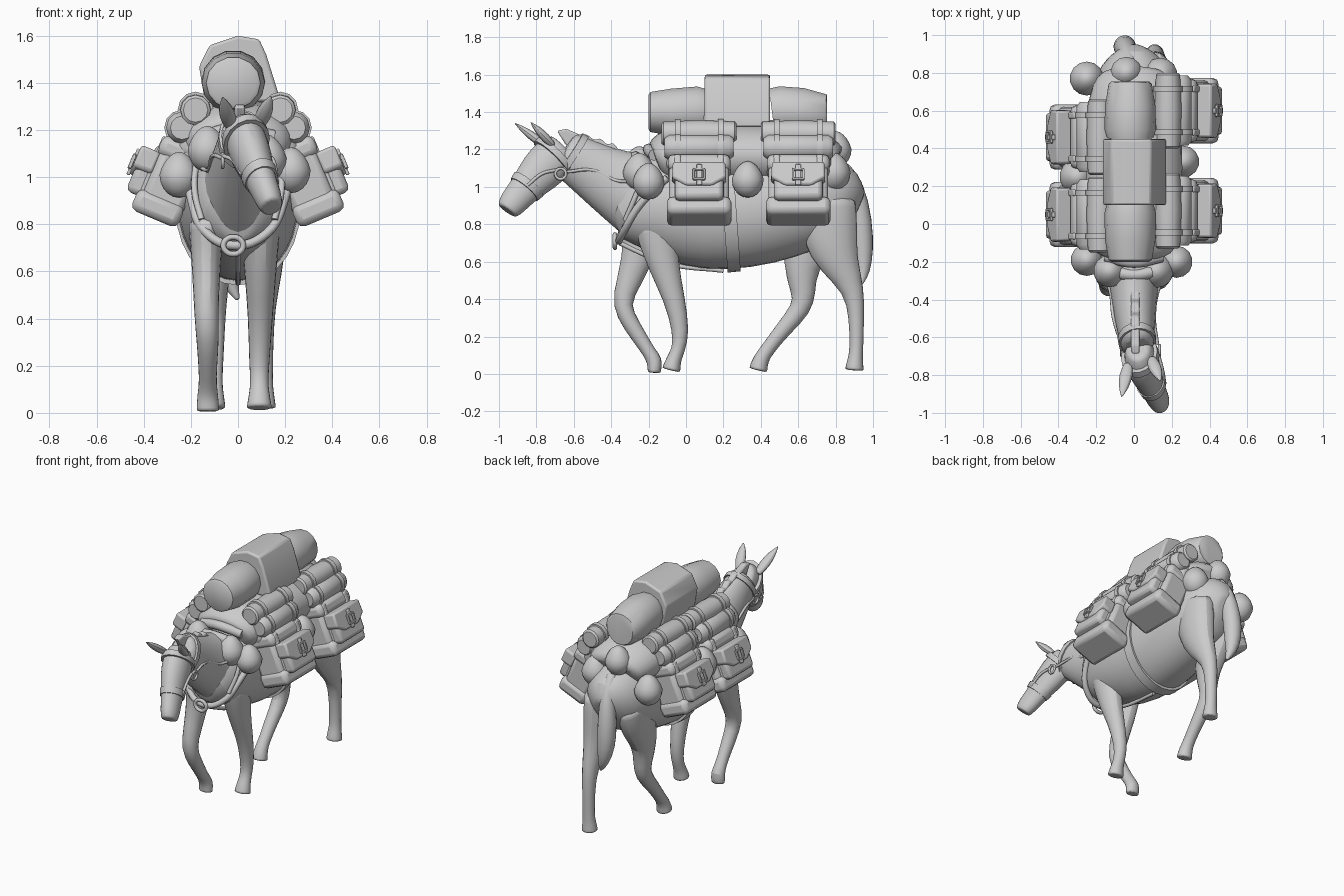
import bpy, bmesh, math
from mathutils import Vector, Matrix

def finish(name, bm, bevel=0, sub=0, mat=None):
    bmesh.ops.recalc_face_normals(bm, faces=bm.faces)
    me = bpy.data.meshes.new(name)
    bm.to_mesh(me)
    bm.free()
    ob = bpy.data.objects.new(name, me)
    bpy.context.collection.objects.link(ob)
    if mat:
        ob.matrix_world = mat
    if bevel:
        m = ob.modifiers.new("bevel", 'BEVEL')
        m.width, m.segments = bevel, 2
    if sub:
        m = ob.modifiers.new("smooth", 'SUBSURF')
        m.levels = m.render_levels = sub
    bpy.ops.object.select_all(action='DESELECT')
    bpy.context.view_layer.objects.active = ob
    ob.select_set(True)
    bpy.ops.object.shade_smooth_by_angle(angle=math.radians(40))
    return ob

def loft(name, st, n=12, sub=1):
    """Skin oval rings; each station is x, y, z, half width, half depth."""
    bm, rings = bmesh.new(), []
    if sub:  # support rings keep the ends from shrinking
        mix = lambda a, b: tuple(p * .85 + q * .15 for p, q in zip(a, b))
        st = [st[0], mix(st[0], st[1]), *st[1:-1], mix(st[-1], st[-2]), st[-1]]
    pts = [Vector(s[:3]) for s in st]
    for i, s in enumerate(st):
        t = (pts[min(i + 1, len(st) - 1)] - pts[max(i - 1, 0)]).normalized()
        side = (Vector((1, 0, 0)) - t * t.x).normalized()
        up = side.cross(t)
        k = 1.03 if sub else 1
        rings.append([bm.verts.new(pts[i] + k * (side * s[3] * math.cos(a) + up * s[4] * math.sin(a)))
                      for a in (2 * math.pi * j / n for j in range(n))])
    for a, b in zip(rings, rings[1:]):
        for j in range(n):
            bm.faces.new((a[j], a[(j + 1) % n], b[(j + 1) % n], b[j]))
    bm.faces.new(rings[0])
    bm.faces.new(rings[-1])
    return finish(name, bm, sub=sub)

def box(name, loc, size, base=Matrix(), bevel=.02):
    bm = bmesh.new()
    bmesh.ops.create_cube(bm, size=1)
    bmesh.ops.scale(bm, vec=size, verts=bm.verts)
    return finish(name, bm, bevel, mat=base @ Matrix.Translation(loc))

def prism(name, poly, axis, lo, hi, base=None, bevel=.01):
    bm = bmesh.new()
    def v(p, d):
        return bm.verts.new((d, p[0], p[1]) if axis == 'x' else (p[0], d, p[1]))
    a, b = [v(p, lo) for p in poly], [v(p, hi) for p in poly]
    bm.faces.new(a)
    bm.faces.new(b)
    for i in range(len(poly)):
        j = (i + 1) % len(poly)
        bm.faces.new((a[i], a[j], b[j], b[i]))
    return finish(name, bm, bevel, mat=base)

def tube(name, pts, r, cyclic=False):
    cu = bpy.data.curves.new(name, 'CURVE')
    cu.dimensions, cu.bevel_depth, cu.bevel_resolution, cu.resolution_u = '3D', r, 2, 6
    sp = cu.splines.new('BEZIER')
    sp.bezier_points.add(len(pts) - 1)
    for b, p in zip(sp.bezier_points, pts):
        b.co = p
        b.handle_left_type = b.handle_right_type = 'AUTO'
    sp.use_cyclic_u, cu.use_fill_caps = cyclic, True
    bpy.context.collection.objects.link(bpy.data.objects.new(name, cu))

def sack(name, loc, r, stretch=1.15):
    bm = bmesh.new()
    bmesh.ops.create_uvsphere(bm, u_segments=14, v_segments=10, radius=r)
    for v in bm.verts:  # pear shape, narrow at the tied top
        f = 1 - .22 * max(v.co.z, 0) / r
        v.co = (v.co.x * f, v.co.y * f, v.co.z * stretch)
    finish(name, bm, mat=Matrix.Translation(loc))

# Body, neck and head
loft("body", [(0, -.375, .8, .06, .07), (0, -.345, .81, .14, .15), (0, -.22, .9, .205, .26), (0, 0, .88, .24, .305),
              (0, .2, .86, .255, .31), (0, .45, .885, .25, .295), (0, .65, .92, .235, .26), (0, .8, .93, .2, .225),
              (0, .88, .91, .14, .17), (0, .925, .89, .05, .07)], 16)
loft("neck", [(0, -.18, .93, .17, .26), (0, -.35, 1.0, .13, .195), (.005, -.5, 1.09, .11, .155),
              (.02, -.66, 1.19, .085, .12)])
loft("head", [(.02, -.65, 1.21, .06, .09), (.03, -.7, 1.16, .092, .125), (.06, -.78, 1.08, .087, .12),
              (.1, -.87, .98, .062, .082), (.13, -.93, .91, .06, .078), (.143, -.957, .872, .046, .058)])
for i, (b, t) in enumerate([((-.03, -.74, 1.21), (-.065, -.915, 1.34)), ((.09, -.71, 1.22), (.14, -.83, 1.345))]):
    b, t = Vector(b), Vector(t)
    loft(f"ear_{i}", [(*b.lerp(t, f), w, w * .7) for f, w in [(0, .024), (.35, .04), (.7, .03), (1, .003)]], 8)
prism("mane", [(-.2, 1.12), (-.36, 1.2), (-.39, 1.235), (-.42, 1.225), (-.46, 1.26), (-.49, 1.25), (-.53, 1.28),
               (-.57, 1.28), (-.64, 1.31), (-.69, 1.3), (-.64, 1.22), (-.4, 1.1)], 'x', -.015, .03)

# Legs ending in flared hooves
legs = {
    "front_leg_right": (.095, [(-.16, .82, .09, .13), (-.13, .6, .07, .088), (-.06, .4, .053, .057),
                               (-.025, .22, .045, .047), (-.04, .13, .038, .036), (-.065, .08, .045, .04),
                               (-.08, .018, .056, .052)]),
    "front_leg_left": (-.135, [(-.23, .82, .08, .13), (-.25, .62, .062, .085), (-.345, .41, .052, .057),
                               (-.33, .32, .05, .05), (-.245, .19, .04, .042), (-.2, .12, .038, .036),
                               (-.165, .07, .047, .045), (-.17, .005, .048, .035)]),
    "hind_leg_right": (.115, [(.77, .95, .09, .14), (.76, .74, .095, .165), (.82, .58, .072, .105), (.9, .45, .05, .057),
                              (.912, .3, .042, .042), (.912, .13, .038, .036), (.905, .08, .045, .042),
                              (.9, .018, .054, .052)]),
    "hind_leg_left": (-.11, [(.75, .92, .09, .14), (.68, .74, .095, .16), (.605, .57, .075, .095), (.63, .43, .055, .067),
                             (.62, .35, .05, .057), (.52, .24, .045, .044), (.435, .13, .038, .038),
                             (.4, .08, .045, .043), (.385, .018, .054, .052)])}
for name, (x, st) in legs.items():
    loft(name, [(x * (.95 if i > 2 else 1), *s) for i, s in enumerate(st)], 10)
loft("tail", [(-.02, .83, 1.11, .035, .04), (-.03, .905, 1.01, .045, .05), (-.05, .935, .82, .065, .065),
              (-.05, .945, .65, .06, .06), (-.03, .95, .54, .035, .035), (0, .935, .48, .008, .01)], 10)

# Harness straps and rings
loft("girth_strap", [(0, .2, .86, .264, .319), (0, .27, .865, .264, .317)], 28, 0)
loft("nose_band", [(.088, -.84, 1.015, .078, .1), (.1, -.865, .985, .073, .093)], 16, 0)
loft("brow_band", [(.027, -.69, 1.17, .1, .136), (.037, -.715, 1.145, .102, .138)], 16, 0)
loft("throat_strap", [(.015, -.6, 1.15, .102, .145), (.018, -.63, 1.17, .1, .14)], 16, 0)
for s in (-1, 1):
    tube("bridle_ring", [(.035 + s * .1, -.67 + .028 * math.cos(a * math.pi / 4), 1.07 + .028 * math.sin(a * math.pi / 4))
                         for a in range(8)], .008, True)
    tube("cheek_strap", [(.035 + s * .095, -.695, 1.09), (.065 + s * .085, -.77, 1.07), (.09 + s * .073, -.845, 1.01)], .009)
    tube("rein", [(.03 + s * .095, -.64, 1.08), (s * .108, -.5, 1.09), (s * .128, -.35, 1.03), (s * .18, -.22, 1.06)], .009)
    tube("shoulder_strap", [(s * .175, -.22, 1.08), (s * .185, -.27, .95), (s * .155, -.325, .82)], .014)
tube("breast_collar", [(-.215, -.1, 1.05), (-.195, -.25, .9), (-.14, -.335, .77), (-.02, -.36, .71),
                       (.12, -.335, .76), (.195, -.25, .9), (.215, -.1, 1.05)], .02)
tube("breast_ring", [(-.02 + .042 * math.cos(a * math.pi / 4), -.38, .71 + .036 * math.sin(a * math.pi / 4))
                     for a in range(8)], .012, True)
tube("belly_strap", [(0, -.355, .7), (0, -.25, .65), (0, -.1, .59), (0, .2, .552)], .012)

# Padded saddle under the load
loft("saddle_pad", [(0, -.16, 1.14, .18, .1), (0, -.11, 1.16, .25, .165), (0, .3, 1.17, .26, .175),
                    (0, .7, 1.16, .25, .165), (0, .79, 1.11, .18, .11)], 14)

# Side bags, each with flap, pocket, buckle, straps and stacked bedrolls
for s, y in [(1, .07), (1, .6), (-1, .05), (-1, .46)]:
    m = Matrix.Translation((s * .28, y, .985)) @ Matrix.Rotation(-s * .4, 4, 'Y')
    box("side_bag", (0, 0, -.02), (.19, .32, .32), m, .03)
    box("bag_base", (s * .01, 0, -.13), (.215, .345, .1), m, .03)
    box("bag_flap", (0, 0, .125), (.215, .335, .09), m, .03)
    box("bag_back_pad", (-s * .05, 0, .19), (.18, .35, .16), m, .04)
    box("pocket", (s * .115, 0, -.02), (.1, .26, .19), m, .025)
    prism("pocket_flap", [(-.14, .09), (.14, .09), (.145, .0), (.07, -.045), (-.07, -.045), (-.145, .0)],
          'x', s * .09, s * .178, m, .012)
    for k in (-1, 1):
        box("bag_strap", (s * .05, k * .115, .0), (.12, .035, .32), m, .008)
        loft("roll_strap", [(s * .18, y + k * .115 + d, 1.285, .076, .078) for d in (-.015, .015)], 12, 0)
        loft("bundle_strap", [(s * .237, y + k * .115 + d, 1.21, .076, .076) for d in (-.015, .015)], 12, 0)
    box("pocket_strap", (s * .182, 0, .01), (.015, .03, .12), m, .005)
    for dy, dz, sy, sz in [(-.028, 0, .012, .06), (.028, 0, .012, .06), (0, .028, .06, .012), (0, -.028, .06, .012)]:
        box("buckle", (s * .188, dy, dz + .01), (.016, sy, sz), m, .003)
    loft("side_bedroll", [(s * .18, y + d, 1.285, r, r) for d, r in
                          [(-.2, .052), (-.19, .064), (-.115, .067), (0, .072), (.115, .067), (.19, .064), (.2, .052)]], 12, 0)
    loft("upper_bundle", [(s * .237, y + d, 1.21, r, r) for d, r in
                          [(-.185, .05), (-.16, .068), (.16, .068), (.185, .05)]], 12, 0)

# Load on top: two round rolls and a folded pack
loft("top_roll_front", [(-.02, -.2, 1.4, .1, .095), (-.02, -.19, 1.4, .115, .11), (-.02, -.08, 1.4, .134, .128),
                        (-.02, .06, 1.405, .136, .135), (-.02, .1, 1.4, .125, .125)], 14, 0)
loft("top_roll_rear", [(-.02, .46, 1.4, .125, .13), (-.02, .5, 1.405, .136, .136), (-.02, .62, 1.4, .134, .132),
                       (-.02, .74, 1.385, .115, .113), (-.02, .755, 1.385, .1, .1)], 14, 0)
prism("top_pack", [(-.14, 1.32), (-.165, 1.47), (-.12, 1.56), (0, 1.6), (.09, 1.585), (.12, 1.52), (.17, 1.36), (.17, 1.32)],
      'y', .1, .45, None, .012)

# Tied sacks hanging between the bags
for loc, r in [((-.25, -.19, 1.01), .085), ((-.13, -.25, 1.12), .085), ((.12, -.25, 1.08), .088), ((.225, -.2, 1.03), .085),
               ((-.3, .25, 1.04), .095), ((.26, .33, 1.04), .085), ((-.25, .77, 1.04), .09),
               ((.14, .79, 1.08), .09), ((-.04, .8, 1.2), .085)]:
    sack("sack", loc, r)

# Small bundle across the withers
for z, y in [(1.16, -.27), (1.2, -.2)]:
    tube("withers_bundle", [(-.15, y + .03, z - .03), (0, y, z), (.15, y + .03, z - .03)], .032)
